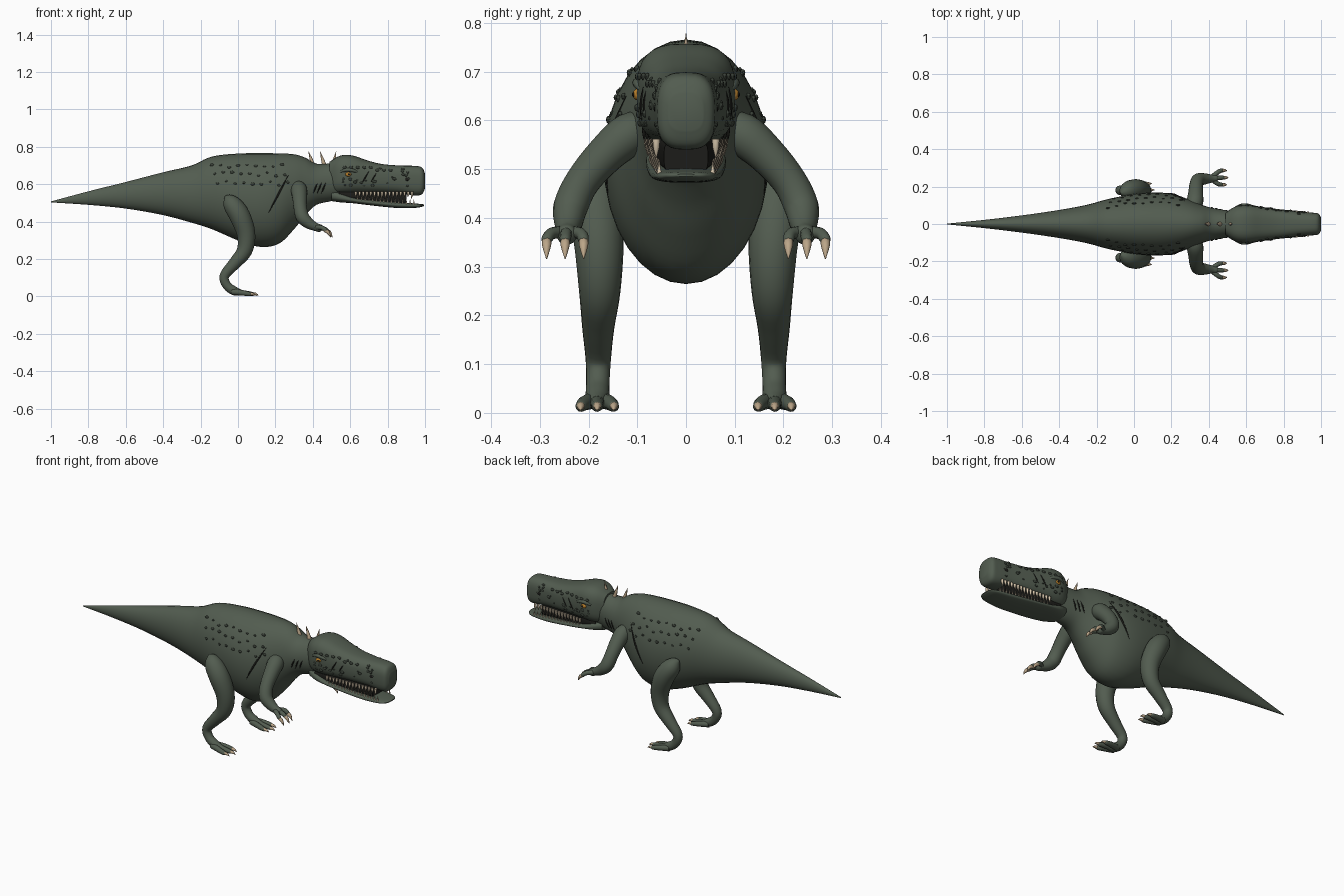
import bpy, bmesh, math, random
from mathutils import Vector, Matrix

random.seed(4)
if "Cube" in bpy.data.objects:
    bpy.data.objects.remove(bpy.data.objects["Cube"])


def material(name, r, g, b):
    m = bpy.data.materials.new(name)
    m.use_nodes = True
    m.diffuse_color = (r, g, b, 1)
    bsdf = next(n for n in m.node_tree.nodes if n.type == "BSDF_PRINCIPLED")
    bsdf.inputs["Base Color"].default_value = (r, g, b, 1)
    bsdf.inputs["Roughness"].default_value = 0.8
    return m


SKIN = material("skin green", 0.085, 0.108, 0.08)
SCALE = material("scale dark green", 0.04, 0.05, 0.038)
DARK = material("dark hollow", 0.012, 0.012, 0.01)
HORN = material("horn tan", 0.5, 0.38, 0.25)
TOOTH = material("tooth cream", 0.66, 0.55, 0.4)
AMBER = material("eye amber", 0.5, 0.22, 0.025)


def finish(name, bm, mat, mirror=False):
    bmesh.ops.recalc_face_normals(bm, faces=bm.faces)
    me = bpy.data.meshes.new(name)
    bm.to_mesh(me)
    bm.free()
    me.materials.append(mat)
    ob = bpy.data.objects.new(name, me)
    bpy.context.collection.objects.link(ob)
    if mirror:
        mod = ob.modifiers.new("Mirror", "MIRROR")
        mod.use_axis = (False, True, False)
        mod.use_mirror_merge = False
    bpy.ops.object.select_all(action="DESELECT")
    ob.select_set(True)
    bpy.context.view_layer.objects.active = ob
    bpy.ops.object.shade_smooth_by_angle(angle=math.radians(50))
    return ob


def spline(points, steps):
    """Smooth curve through points of any dimension."""
    pts = [points[0]] + list(points) + [points[-1]]
    out = []
    for a, b, c, d in zip(pts, pts[1:], pts[2:], pts[3:]):
        for s in range(steps):
            t = s / steps
            out.append([0.5 * (2 * q + (r - p) * t + (2 * p - 5 * q + 4 * r - w) * t * t
                               + (3 * q - p - 3 * r + w) * t ** 3)
                        for p, q, r, w in zip(a, b, c, d)])
    return out + [list(points[-1])]


def skin_rings(bm, rings):
    loops = [[bm.verts.new(p) for p in ring] for ring in rings]
    n = len(loops[0])
    for a, b in zip(loops, loops[1:]):
        for i in range(n):
            bm.faces.new((a[i], a[(i + 1) % n], b[(i + 1) % n], b[i]))
    bm.faces.new(loops[0])
    bm.faces.new(loops[-1])


def loft(name, sections, mat, power=2.0, sides=32, steps=5):
    """Rows of (x, top, bottom, half width) joined with rounded cross-sections."""
    def bend(v):
        return math.copysign(abs(v) ** (2 / power), v)
    rings = []
    for x, top, bot, w in spline(sections, steps):
        angles = [math.tau * i / sides for i in range(sides)]
        rings.append([(x, w * bend(math.cos(a)),
                       (top + bot) / 2 + (top - bot) / 2 * bend(math.sin(a))) for a in angles])
    bm = bmesh.new()
    skin_rings(bm, rings)
    return finish(name, bm, mat)


def surface(sections, x, z, power=2.0):
    """Point on the +y side of a loft."""
    row = min(spline(sections, 20), key=lambda s: abs(s[0] - x))
    t = (z - (row[1] + row[2]) / 2) / ((row[1] - row[2]) / 2)
    return Vector((x, row[3] * max(0, 1 - abs(t) ** power) ** (1 / power), z))


def tube(bm, points, sides=8, steps=4):
    """Tapered limb through (x, y, z, radius) points."""
    path = spline(points, steps)
    centres = [Vector(p[:3]) for p in path]
    rings, prev = [], None
    for i, (c, p) in enumerate(zip(centres, path)):
        d = (centres[min(i + 1, len(path) - 1)] - centres[max(i - 1, 0)]).normalized()
        u = prev - d * prev.dot(d) if prev else d.orthogonal()
        prev = u.normalized()
        v = d.cross(prev)
        rings.append([c + max(p[3], 0.0005) * (prev * math.cos(a) + v * math.sin(a))
                      for a in (math.tau * k / sides for k in range(sides))])
    skin_rings(bm, rings)


def tubes(name, paths, mat, mirror=True, sides=8, steps=4):
    bm = bmesh.new()
    for p in paths:
        tube(bm, p, sides, steps)
    return finish(name, bm, mat, mirror)


def bumps(name, spots, mat, flat=0.5):
    """Flattened beads; spots are (centre, radius)."""
    bm = bmesh.new()
    for c, r in spots:
        m = Matrix.Translation(c) @ Matrix.Diagonal((r * 1.4, r * flat, r, 1))
        bmesh.ops.create_uvsphere(bm, u_segments=10, v_segments=6, radius=1, matrix=m)
    return finish(name, bm, mat, True)


# Body with tail and neck
BODY = [(-1, .508, .503, .002), (-.8, .562, .49, .022), (-.6, .612, .47, .046),
        (-.4, .664, .435, .075), (-.25, .7, .395, .103), (-.14, .748, .36, .133),
        (0, .764, .3, .16), (.12, .766, .265, .169), (.22, .765, .283, .157),
        (.3, .76, .36, .128), (.36, .742, .435, .103), (.42, .71, .49, .086),
        (.5, .712, .51, .073), (.58, .72, .53, .066)]
loft("body", BODY, SKIN)

# Head, lower jaw and mouth lining
HEAD = [(.49, .72, .56, .06), (.53, .746, .55, .088), (.57, .757, .548, .1),
        (.62, .752, .55, .1), (.69, .728, .552, .09), (.77, .708, .553, .08),
        (.87, .7, .55, .067), (.95, .698, .54, .061), (.985, .688, .548, .056),
        (1, .655, .58, .035)]
JAW = [(.5, .57, .51, .06), (.55, .555, .503, .078), (.62, .53, .498, .082),
       (.72, .517, .486, .08), (.85, .505, .473, .073), (.95, .497, .474, .06),
       (.985, .494, .48, .042), (.995, .49, .485, .02)]
loft("head", HEAD, SKIN, power=2.9)
loft("lower_jaw", JAW, SKIN, power=2.6)
loft("mouth_lining", [(.54, .57, .51, .065), (.7, .57, .5, .06), (.9, .56, .49, .045)],
     DARK, power=4)

# Teeth follow the edges of the jaws
upper, lower = [], []
for i in range(16):
    x = .63 + .02 * i
    y = .079 - .06 * (x - .63)
    size = random.uniform(.028, .04)
    upper.append([(x, y, .562, .0075), (x, y, .562 - size / 2, .006), (x - .004, y, .56 - size, 0)])
    z = .518 - .07 * (x - .63)
    lower.append([(x + .01, y - .006, z - .012, .006), (x + .01, y - .006, z + .022, 0)])
tubes("upper_teeth", upper, TOOTH, steps=2)
tubes("lower_teeth", lower, TOOTH, steps=1)

# Eyes, pupils, brows and nostrils
bumps("eyes", [(Vector((.59, .097, .653)), .0125)], AMBER, flat=1)
bumps("pupils", [(Vector((.594, .108, .653)), .005)], DARK, flat=.6)
bumps("nostrils", [(surface(HEAD, .905, .627, 2.9), .009)], DARK, flat=.3)
tubes("brows", [[(.545, .09, .665, .005), (.58, .1, .677, .01), (.62, .097, .672, .009),
                 (.65, .088, .66, .003)]], SKIN)

# Dark scales on the flanks and head
flank = []
for row, z in enumerate((.695, .655, .605)):
    for i in range(9):
        x = -.14 + .047 * i + .015 * row
        p = surface(BODY, x, z + random.uniform(-.012, .012))
        flank.append((p, random.uniform(.005, .009)))
bumps("flank_scales", flank, SCALE, flat=.7)
face = []
for i in range(26):
    x = random.uniform(.55, .92)
    z = random.uniform(.59, .685)
    if abs(x - .59) > .03 or abs(z - .653) > .02:
        face.append((surface(HEAD, x, z, 2.9), random.uniform(.004, .008)))
for i in range(8):
    x = .57 + .035 * i
    face.append((surface(HEAD, x, .69 - .015 * (i > 4), 2.9), .008))
bumps("head_scales", face, SCALE, flat=.7)


# Scars and neck creases laid on the skin
def scar(sections, x0, z0, x1, z1, r, power=2.0):
    pts = [surface(sections, x0 + (x1 - x0) * t / 6, z0 + (z1 - z0) * t / 6, power)
           for t in range(7)]
    return [(*p, r * math.sin(math.pi * (t + .3) / 6.6)) for t, p in enumerate(pts)]


tubes("flank_scars", [scar(BODY, .27, .65, .165, .45, .005)], DARK, steps=2)
tubes("neck_creases", [scar(BODY, .47 - .022 * k, .61, .445 - .022 * k, .55, .004)
                       for k in range(3)], DARK, steps=2)
tubes("snout_scars", [scar(HEAD, .7, .67, .66, .6, .0035, 2.9),
                      scar(HEAD, .74, .66, .71, .61, .003, 2.9)], DARK, steps=2)

# Neck spikes
spikes = []
for base, tip in ((.405, .376), (.465, .438), (.508, .525)):
    spikes.append([(base, 0, .69, .013), ((base + tip) / 2, 0, .735, .008), (tip, 0, .778, 0)])
tubes("neck_spikes", spikes, HORN, mirror=False, sides=10)

# Legs with toes and claws
tubes("legs", [[(-.07, .165, .535, .004), (-.055, .17, .522, .03), (-.03, .178, .49, .05),
                (.01, .184, .43, .056), (.043, .178, .335, .05), (.035, .177, .245, .042),
                (-.02, .18, .175, .033), (-.073, .18, .11, .026), (-.06, .181, .06, .024),
                (-.02, .182, .03, .024), (.02, .182, .02, .015)]], SKIN, sides=18)
toes, toe_claws = [], []
for k in (-1, 0, 1):
    y = .182 + .034 * k
    end = .078 - .015 * abs(k)
    toes.append([(-.03, .182 + .012 * k, .025, .017), (.02, .182 + .026 * k, .02, .015),
                 (end, y, .013, .011), (end + .008, y, .012, .004)])
    toe_claws.append([(end - .005, y, .014, .009), (end + .015, y, .013, .0075),
                      (end + .035, y, .004, 0)])
tubes("toes", toes, SKIN, sides=10)
tubes("toe_claws", toe_claws, HORN)

# Arms with fingers and claws
tubes("arms", [[(.31, .07, .59, .03), (.325, .115, .572, .044), (.33, .165, .53, .04),
                (.333, .212, .475, .036), (.345, .236, .425, .036), (.378, .241, .392, .03),
                (.415, .243, .372, .022), (.44, .245, .364, .02), (.452, .245, .36, .006)]],
      SKIN, sides=16)
fingers, claws = [], []
for k in (-1, 0, 1):
    y = .248 + .038 * k
    end = .475 - .008 * abs(k)
    fingers.append([(.42, .245 + .008 * k, .37, .014), (.447, .246 + .03 * k, .368, .012),
                    (end, y, .355, .011), (end + .007, y, .35, .004)])
    claws.append([(end - .006, y, .356, .0095), (end + .015, y, .342, .009),
                  (end + .03, y, .316, .001)])
tubes("fingers", fingers, SKIN, sides=10)
tubes("finger_claws", claws, HORN)
